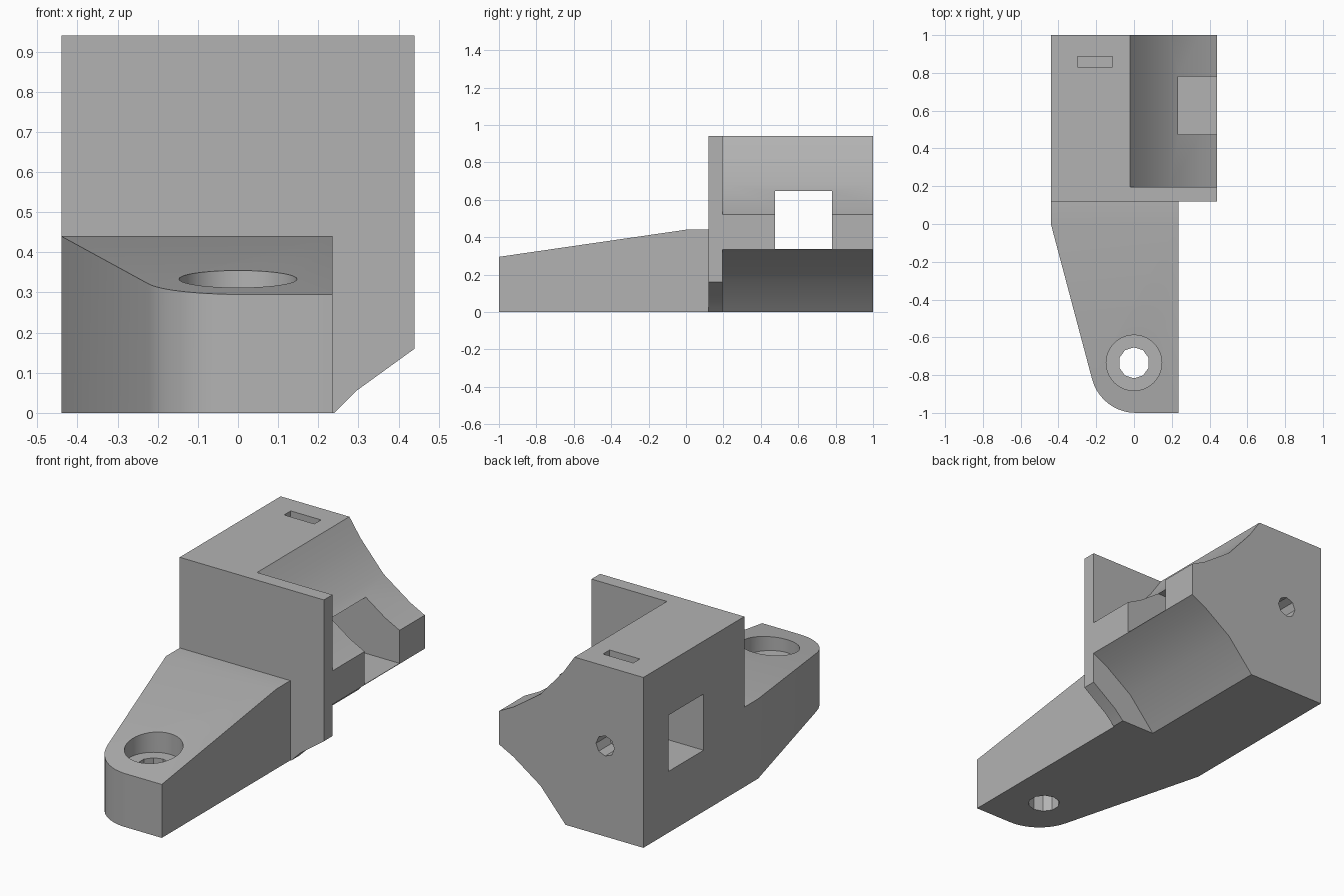
import bpy, bmesh, math
from mathutils import Matrix, Vector

old = bpy.data.objects.get("Cube")
if old:
    bpy.data.objects.remove(old, do_unlink=True)

grey = bpy.data.materials.new("plain_grey")
grey.use_nodes = True
grey.diffuse_color = (0.45, 0.45, 0.45, 1)
grey.node_tree.nodes["Principled BSDF"].inputs["Base Color"].default_value = (0.45, 0.45, 0.45, 1)


def finish(name, bm):
    bmesh.ops.recalc_face_normals(bm, faces=bm.faces)
    mesh = bpy.data.meshes.new(name)
    bm.to_mesh(mesh)
    bm.free()
    mesh.materials.append(grey)
    obj = bpy.data.objects.new(name, mesh)
    bpy.context.collection.objects.link(obj)
    return obj


def prism(name, profile, axis, start, end):
    """Extrude a closed 2D profile along y or z."""
    place = {"y": lambda a, b: (a, start, b), "z": lambda a, b: (a, b, start)}[axis]
    step = {"y": Vector((0, end - start, 0)), "z": Vector((0, 0, end - start))}[axis]
    bm = bmesh.new()
    face = bm.faces.new([bm.verts.new(place(a, b)) for a, b in profile])
    new = bmesh.ops.extrude_face_region(bm, geom=[face])["geom"]
    bmesh.ops.translate(bm, vec=step, verts=[v for v in new if isinstance(v, bmesh.types.BMVert)])
    return finish(name, bm)


def box(name, x, y, z):
    return prism(name, [(x[0], y[0]), (x[1], y[0]), (x[1], y[1]), (x[0], y[1])], "z", *z)


def cylinder(name, center, radius, depth, sides, rotation=Matrix()):
    bm = bmesh.new()
    bmesh.ops.create_cone(bm, cap_ends=True, segments=sides, radius1=radius, radius2=radius,
                          depth=depth, matrix=Matrix.Translation(center) @ rotation)
    return finish(name, bm)


def combine(target, other, operation):
    """Apply an exact boolean and drop the second body."""
    mod = target.modifiers.new(operation.lower(), "BOOLEAN")
    mod.operation, mod.solver, mod.object = operation, "EXACT", other
    bpy.context.view_layer.update()
    result = bpy.data.meshes.new_from_object(target.evaluated_get(bpy.context.evaluated_depsgraph_get()))
    target.modifiers.clear()
    target.data = result
    bpy.data.objects.remove(other, do_unlink=True)


# Rear block with two mirrored hollow curves on its side
SIDE, TOP, MIDDLE = 0.44, 0.94, 0.4275
upper = [(-0.02, TOP), (0.048, 0.84), (0.188, 0.68), (0.353, 0.565), (SIDE, 0.52)]
lower = [(x, 2 * MIDDLE - z) for x, z in reversed(upper[1:])]
bracket = prism("bracket_body", [(-SIDE, 0), (-SIDE, TOP)] + upper + lower + [(0.035, 0)],
                "y", 0.16, 1)

# Upright front plate with a cut lower corner
plate = prism("front_plate", [(-SIDE, 0), (-SIDE, TOP), (SIDE, TOP), (SIDE, 0.16),
                              (0.295, 0.055), (0.24, 0)], "y", 0.12, 0.195)

# Tapered arm with one rounded corner and a sloping top
cx, cy, r = 0.01, -0.76, 0.24
arc = [(cx + r * math.cos(math.radians(a)), cy + r * math.sin(math.radians(a)))
       for a in [195 + 75 * i / 10 for i in range(11)]]
arm = prism("arm", [(-SIDE, 0.15), (-SIDE, 0)] + arc + [(0.235, -1), (0.235, 0.15)], "z", 0, 0.44)
slope = box("slope_cutter", (-1, 1), (-1.2, 0), (0.44, 0.8))
for v in slope.data.vertices:
    if v.co.z < 0.5:
        v.co.z += 0.145 * v.co.y
combine(arm, slope, "DIFFERENCE")

for part in (plate, arm):
    combine(bracket, part, "UNION")

# Window, nut slot, screw hole, and the stepped hole in the arm
across = Matrix.Rotation(math.pi / 2, 4, "X")
cutters = [
    box("window_cutter", (-1, 1), (0.475, 0.78), (0.338, 0.648)),
    box("nut_slot_cutter", (-0.3, -0.115), (0.83, 0.888), (0.41, 1.2)),
    cylinder("screw_hole_cutter", (-0.207, 0.9, 0.5), 0.056, 0.4, 8, across),
    cylinder("arm_hole_cutter", (0, -0.735, 0.2), 0.082, 1, 10),
    cylinder("counterbore_cutter", (0, -0.735, 0.49), 0.147, 0.5, 40),
]
for cutter in cutters:
    combine(bracket, cutter, "DIFFERENCE")

# Smooth the curves, keep the corners sharp
bpy.ops.object.select_all(action="DESELECT")
bracket.select_set(True)
bpy.context.view_layer.objects.active = bracket
bpy.ops.object.shade_smooth_by_angle(angle=math.radians(25))
